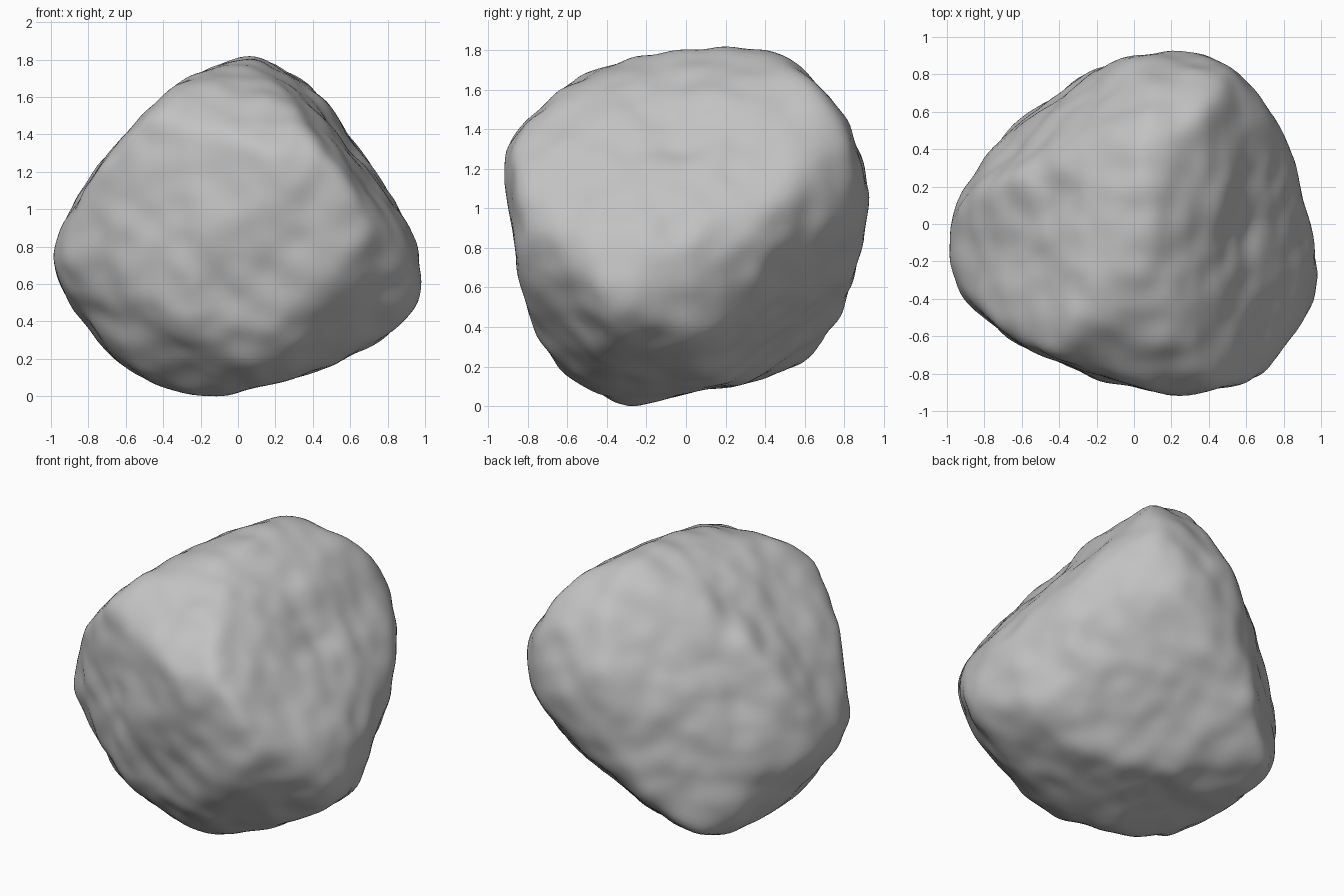
import bpy
import bmesh
import math
from mathutils import Vector, noise

if "Cube" in bpy.data.objects:
    bpy.data.objects.remove(bpy.data.objects["Cube"], do_unlink=True)

MIDDLE = 0.92      # height of the rock's centre
SHARPNESS = 32     # higher keeps the ridges between worn faces crisper
DIAGONAL = 1.02    # size of the diagonal outlines
planes = []        # pairs of outward normal and distance from the centre


def chip(azimuth, elevation, outline, base=0.0, size=1.0):
    """Add the cutting planes along a counter-clockwise outline seen from one direction."""
    a, e = math.radians(azimuth), math.radians(elevation)
    right = Vector((-math.sin(a), math.cos(a), 0))
    up = Vector((-math.cos(a) * math.sin(e), -math.sin(a) * math.sin(e), math.cos(e)))
    for (u1, v1), (u2, v2) in zip(outline, outline[1:] + outline[:1]):
        normal = ((v2 - v1) * right - (u2 - u1) * up).normalized()
        planes.append((normal, size * normal.dot(u1 * right + (v1 - base) * up)))


# Front, side and plan outlines
chip(-90, 0, [(-.12, 0), (.25, .1), (.6, .2), (.94, .45), (1, .62), (.95, .85),
              (.8, 1.15), (.41, 1.68), (.13, 1.84), (-.05, 1.83), (-.4, 1.66),
              (-.8, 1.2), (-.97, .88), (-1, .66), (-.8, .37), (-.62, .17), (-.38, .06)], MIDDLE)
chip(0, 0, [(-.25, 0), (.45, .17), (.68, .3), (.8, .45), (.94, 1.05), (.9, 1.25),
            (.8, 1.5), (.58, 1.74), (.42, 1.82), (.2, 1.84), (-.23, 1.81), (-.63, 1.65),
            (-.91, 1.35), (-.94, 1.2), (-.8, .45), (-.6, .14), (-.4, .03)], MIDDLE)
chip(-90, 90, [(.15, -.94), (.5, -.88), (.68, -.82), (.92, -.5), (1, -.25), (.88, .25),
               (.82, .48), (.58, .8), (.4, .9), (.13, .94), (-.2, .85), (-.7, .5),
               (-.9, .25), (-1, -.05), (-.97, -.3), (-.85, -.5), (-.45, -.75)])

# Diagonal outlines
chip(-55, 25, [(.2, -.95), (.67, -.7), (.87, -.22), (.94, .1), (.93, .38), (.86, .6),
               (.66, .79), (.4, .92), (.28, .94), (-.22, .79), (-.7, .5), (-.95, .24),
               (-.99, -.01), (-.9, -.22), (-.67, -.64), (-.22, -.93)], size=DIAGONAL)
chip(125, 25, [(.08, -.93), (.23, -.93), (.62, -.75), (.9, -.43), (1, -.16), (.88, .31),
               (.82, .55), (.63, .81), (.11, .89), (-.15, .81), (-.64, .6), (-.88, .3),
               (-.94, .1), (-.86, -.16), (-.6, -.48), (-.14, -.83)], size=DIAGONAL)
chip(55, -25, [(.09, -.98), (.45, -.88), (.76, -.6), (.85, -.4), (.83, -.16), (.72, .25),
               (.51, .66), (.3, .94), (.09, 1), (-.14, .91), (-.56, .53), (-.97, .08),
               (-1.05, -.15), (-.88, -.44), (-.59, -.75), (-.26, -.92)], size=DIAGONAL)

# Hollows and swellings: place relative to the centre, and depth
dents = [
    (Vector((-.15, -.8, -.38)), -.04),
    (Vector((-.2, -.85, -.05)), .02),
    (Vector((.65, -.05, .5)), -.03),
    (Vector((-.48, .14, .64)), -.03),
    (Vector((-.45, .77, -.03)), -.03),
]


def surface_point(direction, distances):
    """Rounded intersection of all cutting planes along a direction, made lumpy."""
    total = 0.0
    for (normal, _), distance in zip(planes, distances):
        facing = normal.dot(direction)
        if facing > 0:
            total += (facing / distance) ** SHARPNESS
    p = direction * total ** (-1 / SHARPNESS)
    relief = 0.024 * noise.noise(p * 3.1) + 0.015 * noise.noise(p * 6.5)
    for place, depth in dents:
        relief += depth * math.exp(-((p - place).length / 0.18) ** 2)
    return p + direction * relief


def sphere(subdivisions):
    bm = bmesh.new()
    bmesh.ops.create_icosphere(bm, subdivisions=subdivisions, radius=1)
    return bm


# Ease the planes until the rounded form touches each of them
distances = [distance for _, distance in planes]
coarse = sphere(4)
for _ in range(8):
    points = [surface_point(v.co.normalized(), distances) for v in coarse.verts]
    for i, (normal, target) in enumerate(planes):
        reach = max(normal.dot(p) for p in points)
        distances[i] = min(distances[i] * (target / reach) ** 0.8, target * 1.2)
coarse.free()

# Rock body
bm = sphere(6)
for v in bm.verts:
    v.co = surface_point(v.co.normalized(), distances)
lowest = min(v.co.z for v in bm.verts)
bmesh.ops.translate(bm, verts=bm.verts, vec=(0, 0, -lowest))

mesh = bpy.data.meshes.new("rock")
bm.to_mesh(mesh)
bm.free()
rock = bpy.data.objects.new("rock", mesh)
bpy.context.collection.objects.link(rock)

# Plain grey stone
stone = bpy.data.materials.new("grey stone")
stone.use_nodes = True
grey = (0.54, 0.54, 0.54, 1)
stone.diffuse_color = grey
stone.node_tree.nodes["Principled BSDF"].inputs["Base Color"].default_value = grey
mesh.materials.append(stone)

bpy.context.view_layer.objects.active = rock
rock.select_set(True)
bpy.ops.object.shade_smooth_by_angle(angle=math.radians(40))
